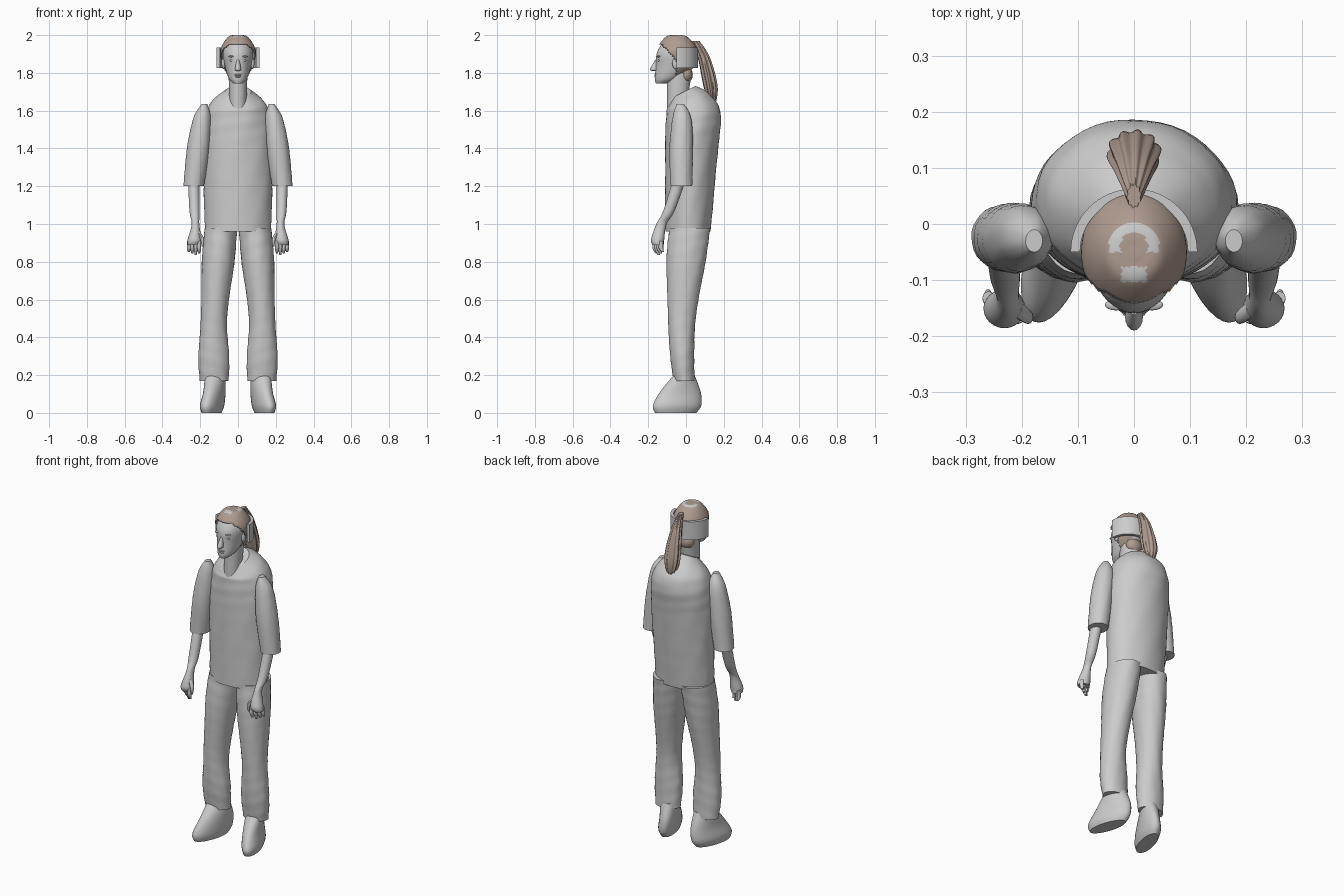
import bpy, bmesh, math
from mathutils import Vector

cube = bpy.data.objects.get("Cube")
if cube:
    bpy.data.objects.remove(cube, do_unlink=True)


def material(name, colour):
    mat = bpy.data.materials.new(name)
    mat.use_nodes = True
    mat.diffuse_color = colour
    mat.node_tree.nodes["Principled BSDF"].inputs["Base Color"].default_value = colour
    return mat


GREY = material("plain grey", (.6, .6, .6, 1))
BROWN = material("hair brown", (.43, .33, .28, 1))
parts = []


def finish(name, bm, mat):
    """Turn a bmesh into a named object with one material."""
    bmesh.ops.recalc_face_normals(bm, faces=bm.faces)
    mesh = bpy.data.meshes.new(name)
    bm.to_mesh(mesh)
    bm.free()
    obj = bpy.data.objects.new(name, mesh)
    bpy.context.collection.objects.link(obj)
    mesh.materials.append(mat)
    parts.append(obj)
    return obj


def blend(before, start, end, after, t):
    """Smooth curve from start to end, guided by the neighbouring values."""
    leave, arrive = (end - before) / 2, (after - start) / 2
    gap = end - start
    return start + t * (leave + t * (3*gap - 2*leave - arrive + t * (leave + arrive - 2*gap)))


def loft(name, rings, mat=GREY, side=1, segs=32, steps=6, shear=0, lean=0, flute=0, wrinkle=0):
    """Skin oval rings given as (x, y, z, half width, half depth)."""
    padded = [rings[0], *rings, rings[-1]]
    dense = []
    for i in range(len(rings) - 1):
        for s in range(steps):
            dense.append([blend(*values, s / steps) for values in zip(*padded[i:i + 4])])
    dense.append(rings[-1])
    bm = bmesh.new()
    loops = []
    for x, y, z, width, depth in dense:
        tilt = lean * max(0, z - 1.6)
        loop = []
        for k in range(segs):
            a = math.tau * k / segs
            swell = 1 + flute * math.sin(10 * a)
            swell += wrinkle * math.sin(3 * a + 30 * z) * math.sin(5 * a - 50 * z)
            dx = width * swell * math.cos(a)
            dy = depth * swell * math.sin(a)
            loop.append(bm.verts.new((side * (x + dx + shear * dy), y + dy, z + tilt * dy)))
        loops.append(loop)
    for low, high in zip(loops, loops[1:]):
        for k in range(segs):
            bm.faces.new((low[k - 1], low[k], high[k], high[k - 1]))
    bm.faces.new(loops[0])
    bm.faces.new(loops[-1])
    return finish(name, bm, mat)


def ball(name, centre, size, mat=GREY):
    """Stretched sphere for small rounded features."""
    bm = bmesh.new()
    bmesh.ops.create_uvsphere(bm, u_segments=16, v_segments=10, radius=1)
    bmesh.ops.scale(bm, vec=Vector(size), verts=bm.verts)
    bmesh.ops.translate(bm, vec=Vector(centre), verts=bm.verts)
    return finish(name, bm, mat)


# Shirt body with a collar that dips at the front
loft("shirt_body", [
    (0, .01, .96, .175, .12),
    (0, .03, 1.4, .185, .14),
    (0, .04, 1.58, .17, .145),
    (0, .02, 1.65, .135, .115),
    (0, -.01, 1.7, .07, .06),
], segs=48, steps=10, lean=5, wrinkle=.012)

# Neck and head
loft("neck", [(0, -.05, 1.6, .045, .05), (0, -.035, 1.8, .05, .065)])
head_rings = [
    (0, -.13, 1.745, .025, .03),
    (0, -.1, 1.77, .048, .065),
    (0, -.06, 1.83, .068, .1),
    (0, -.05, 1.91, .079, .103),
    (0, -.05, 1.98, .045, .055),
    (0, -.055, 1.99, .01, .01),
]
loft("head", head_rings, segs=40)

# Face
loft("nose", [
    (0, -.155, 1.81, .009, .02),
    (0, -.165, 1.82, .016, .025),
    (0, -.15, 1.87, .007, .012),
], segs=16)
for name, z, width in (("upper_lip", 1.79, .021), ("lower_lip", 1.78, .017)):
    ball(name, (0, -.158, z), (width, .01, .005))
for side, word in ((1, "left"), (-1, "right")):
    ball(word + "_eye", (side * .03, -.142, 1.866), (.014, .009, .007))
    ball(word + "_brow", (side * .032, -.144, 1.887), (.02, .01, .005))
    ball(word + "_ear", (side * .077, -.055, 1.85), (.01, .018, .03))

# Hair cap: an enlarged skull trimmed along the hairline
hair = loft("hair_cap", [
    (x, y, z + .01, width * 1.18, depth * 1.06) for x, y, z, width, depth in head_rings
], BROWN, segs=64, steps=10)
hair.data.materials.append(GREY)
bm = bmesh.new()
bm.from_mesh(hair.data)
bald = []
for face in bm.faces:
    x, y, z = face.calc_center_median()
    hairline = min(1.95, 1.865 - (y + .05) * 1.1) if y < -.05 else 1.76
    if z < hairline:
        bald.append(face)
    # Bare patches on the crown
    arch = y > -.05 and .025 < math.hypot(x, y + .04) < .045
    spot = abs(x) < .022 and abs(y + .09) < .014
    if z > 1.97 and (arch or spot):
        face.material_index = 1
bmesh.ops.delete(bm, geom=bald, context="FACES")
bm.to_mesh(hair.data)
bm.free()
shell = hair.modifiers.new("thickness", "SOLIDIFY")
shell.thickness = .004

# Hair at the nape and the fluted ponytail
ball("nape_hair", (0, 0, 1.79), (.05, .036, .045), BROWN)
loft("ponytail", [
    (0, .05, 1.97, .012, .02),
    (0, .095, 1.88, .031, .03),
    (0, .13, 1.73, .045, .035),
    (0, .14, 1.63, .015, .015),
], BROWN, segs=80, flute=.09)

# Half-round band behind the head
bm = bmesh.new()
corners = [bm.verts.new(p) for p in (
    (.113, -.05, 1.825), (.113, -.05, 1.935), (.096, -.05, 1.935), (.096, -.05, 1.825))]
start = bm.faces.new(corners)
bmesh.ops.spin(bm, geom=[start, *start.edges, *corners], cent=(0, -.05, 0),
               axis=(0, 0, 1), angle=math.pi, steps=32)
finish("head_band", bm, GREY)

# Arms, hands, legs and shoes on both sides
for side, word in ((1, "left"), (-1, "right")):
    loft(word + "_sleeve", [
        (.178, -.03, 1.635, .015, .02),
        (.19, -.022, 1.56, .047, .05),
        (.21, -.025, 1.4, .06, .062),
        (.235, -.025, 1.2, .055, .058),
    ], side=side, wrinkle=.02)
    loft(word + "_forearm_and_palm", [
        (.235, -.03, 1.25, .03, .035),
        (.23, -.09, 1.07, .027, .03),
        (.225, -.13, 1, .02, .027),
        (.23, -.15, .92, .036, .035),
        (.235, -.148, .89, .033, .03),
    ], side=side, segs=24)
    for i, finger in enumerate(("index", "middle", "ring", "little")):
        x, y = .206 + .018 * i, -.165 + .011 * i
        tip = .835 + .008 * abs(i - 1)
        loft(f"{word}_{finger}_finger", [
            (x, y, .91, .01, .012),
            (x, y, .87, .01, .012),
            (x, y + .01, tip, .005, .006),
        ], side=side, segs=12)
    loft(word + "_thumb", [
        (.212, -.15, .96, .012, .015),
        (.19, -.165, .92, .01, .013),
        (.188, -.168, .88, .004, .005),
    ], side=side, segs=12)
    loft(word + "_trouser_leg", [
        (.09, .02, .98, .087, .11),
        (.105, 0, .8, .086, .103),
        (.127, -.022, .5, .069, .073),
        (.128, -.02, .3, .082, .064),
        (.126, -.01, .17, .076, .055),
    ], side=side, steps=10, wrinkle=.018)
    loft(word + "_shoe", [
        (.14, -.055, 0, .045, .11),
        (.137, -.047, .04, .056, .128),
        (.125, -.03, .11, .053, .108),
        (.12, -.01, .2, .053, .055),
    ], side=side, shear=-.25)

# Smooth shading with crisp edges
bpy.ops.object.select_all(action="DESELECT")
for obj in parts:
    obj.select_set(True)
bpy.context.view_layer.objects.active = parts[0]
bpy.ops.object.shade_smooth_by_angle(angle=math.radians(40))
